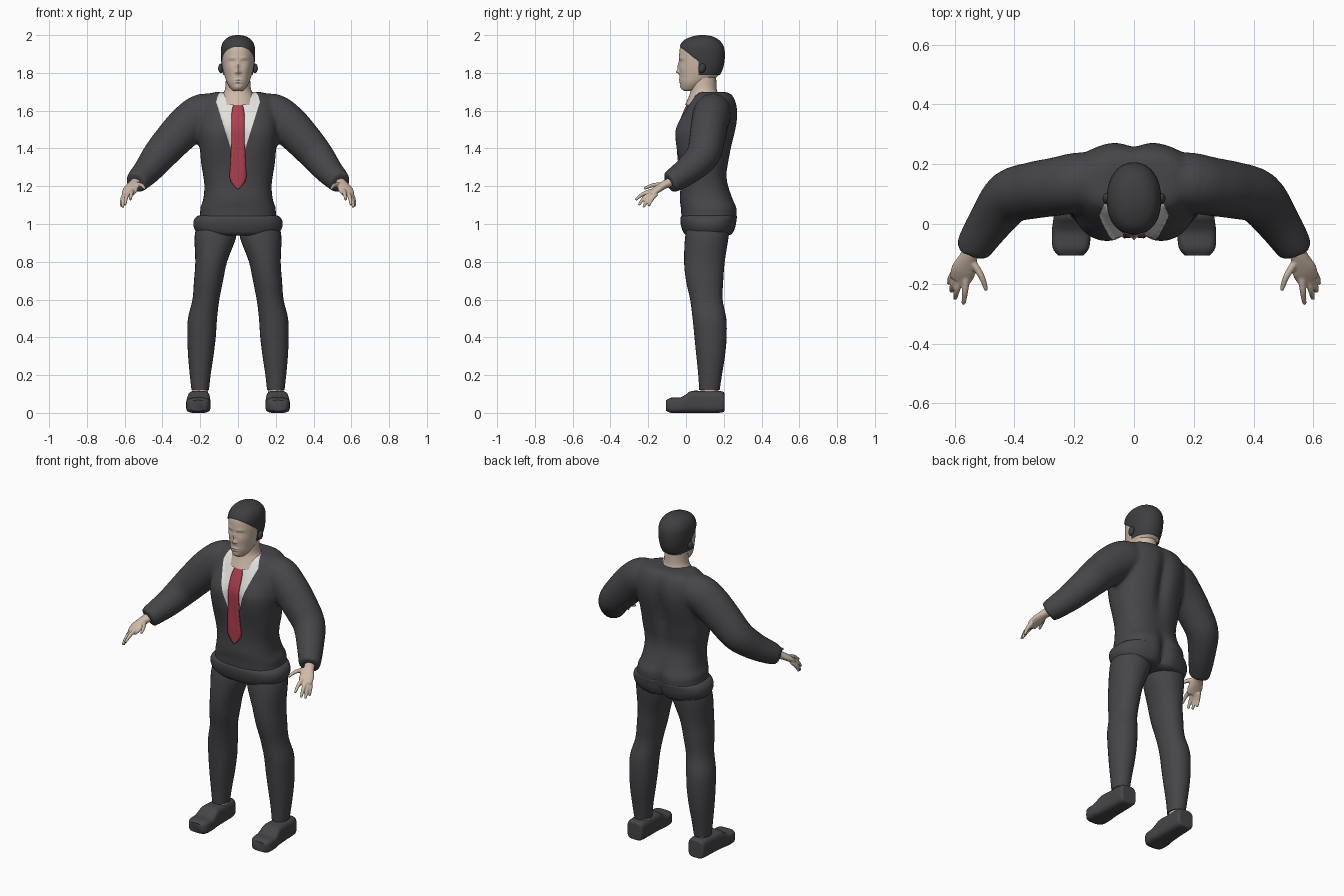
import bpy, bmesh, math
from mathutils import Vector
from mathutils.bvhtree import BVHTree

cube = bpy.data.objects.get("Cube")
if cube:
    bpy.data.objects.remove(cube, do_unlink=True)


def material(name, r, g, b):
    m = bpy.data.materials.new(name)
    m.diffuse_color = (r, g, b, 1)
    m.use_nodes = True
    node = next(n for n in m.node_tree.nodes if n.type == 'BSDF_PRINCIPLED')
    node.inputs["Base Color"].default_value = (r, g, b, 1)
    node.inputs["Roughness"].default_value = 0.7
    return m


SUIT = material("charcoal cloth", .061, .06, .067)
HAIR = material("dark hair", .048, .048, .052)
SKIN = material("skin", .62, .49, .39)
SHIRT = material("white shirt", .76, .76, .73)
TIE = material("red tie", .43, .05, .075)


def spline(points, steps):
    """Smooth the control points (Catmull-Rom on every component)."""
    out, last = [], len(points) - 1
    for i in range(last):
        quad = [points[max(0, min(last, i + k))] for k in (-1, 0, 1, 2)]
        for s in range(steps):
            t = s / steps
            out.append([b + t / 2 * (c - a + t * (2*a - 5*b + 4*c - d + t * (3*(b - c) + d - a)))
                        for a, b, c, d in zip(*quad)])
    return out + [list(points[last])]


def loft(bm, points, axis=None, power=2.0, segs=32, steps=4):
    """Skin rounded rings (x, y, z, radius u, radius v) along a path."""
    pts = spline(points, steps)
    rings = []
    for i, (x, y, z, ru, rv) in enumerate(pts):
        if axis:
            u, v = axis
        else:
            t = Vector(pts[min(i + 1, len(pts) - 1)][:3]) - Vector(pts[max(i - 1, 0)][:3])
            u = t.cross(Vector((0, 0, 1))).normalized()
            v = t.cross(u).normalized()
        ring = []
        for k in range(segs):
            a = math.tau * k / segs
            c, s = math.cos(a), math.sin(a)
            c = math.copysign(abs(c) ** (2 / power), c)
            s = math.copysign(abs(s) ** (2 / power), s)
            ring.append(bm.verts.new(Vector((x, y, z)) + u * (ru * c) + v * (rv * s)))
        rings.append(ring)
    for a, b in zip(rings, rings[1:]):
        for k in range(segs):
            n = (k + 1) % segs
            bm.faces.new((a[k], a[n], b[n], b[k]))
    bm.faces.new(rings[0][::-1])
    bm.faces.new(rings[-1])


X, Y, Z = Vector((1, 0, 0)), Vector((0, 1, 0)), Vector((0, 0, 1))
FLAT, UPRIGHT = (X, Y), (X, Z)


def levels(rows):
    """Rows of (height, centre x, half width, front y, back y)."""
    return [(x, (f + b) / 2, z, w, (b - f) / 2) for z, x, w, f, b in rows]


def finish(name, bm, mats, mirror=False, voxel=0, smooth=0):
    bmesh.ops.recalc_face_normals(bm, faces=bm.faces)
    me = bpy.data.meshes.new(name)
    bm.to_mesh(me)
    bm.free()
    ob = bpy.data.objects.new(name, me)
    bpy.context.collection.objects.link(ob)
    for m in mats:
        me.materials.append(m)
    if voxel:
        r = ob.modifiers.new("blend", 'REMESH')
        r.mode, r.voxel_size = 'VOXEL', voxel
        s = ob.modifiers.new("soften", 'SMOOTH')
        s.factor, s.iterations = .5, smooth
        # Bake the blended surface so that it can be cut into colours
        ev = ob.evaluated_get(bpy.context.evaluated_depsgraph_get())
        ob.data = bpy.data.meshes.new_from_object(ev)
        ob.modifiers.clear()
    if mirror:
        ob.modifiers.new("mirror", 'MIRROR').use_mirror_merge = False
    for o in bpy.context.selected_objects:
        o.select_set(False)
    ob.select_set(True)
    bpy.context.view_layer.objects.active = ob
    bpy.ops.object.shade_smooth_by_angle(angle=math.radians(50))
    return ob


def recolour(ob, planes, rule, lift):
    """Cut along planes, give the second colour by a rule and raise or sink it."""
    bm = bmesh.new()
    bm.from_mesh(ob.data)
    for co, no in planes:
        bmesh.ops.bisect_plane(bm, geom=bm.verts[:] + bm.edges[:] + bm.faces[:],
                               plane_co=co, plane_no=no, dist=1e-5)
    for f in bm.faces:
        f.material_index = int(rule(f.calc_center_median()))
        f.smooth = True
    bm.normal_update()
    for v, n in [(v, v.normal.copy()) for v in bm.verts if all(f.material_index for f in v.link_faces)]:
        v.co += n * lift
    bm.to_mesh(ob.data)
    bm.free()


def bell(d, width):
    return math.exp(-(d / width) ** 2)


# Jacket: torso with a back groove and hollow breastbone, blended with both sleeves
bm = bmesh.new()
loft(bm, levels([(.965, 0, .19, 0, .24), (1, 0, .213, -.02, .268), (1.05, 0, .2, -.025, .274),
                 (1.085, 0, .2, -.027, .272), (1.13, 0, .184, -.033, .252), (1.2, 0, .178, -.03, .225),
                 (1.26, 0, .185, -.034, .217), (1.32, 0, .195, -.045, .226), (1.4, 0, .202, -.066, .242),
                 (1.48, 0, .21, -.074, .262), (1.53, 0, .21, -.058, .272), (1.58, 0, .21, -.028, .276),
                 (1.64, 0, .2, .008, .268), (1.685, 0, .165, .04, .245), (1.7, 0, .11, .065, .21)]),
     FLAT, 2.5, 64)
for v in bm.verts:
    if v.co.y > .15:
        v.co.y -= .03 * bell(v.co.x, .035) * max(bell(v.co.z - 1.48, .17), bell(v.co.z - 1.03, .1))
    elif v.co.z > 1.15:
        v.co.y += .036 * bell(v.co.x, .075) * bell(v.co.z - 1.45, .13)
sleeve = [(.08, .15, 1.585, .09, .09), (.18, .14, 1.585, .1, .107), (.26, .125, 1.53, .098, .108),
          (.34, .112, 1.45, .095, .1), (.415, .09, 1.365, .09, .09), (.475, .015, 1.288, .076, .076),
          (.525, -.06, 1.235, .064, .064), (.54, -.09, 1.218, .058, .058)]
loft(bm, sleeve, segs=28)
loft(bm, [(-p[0],) + p[1:] for p in sleeve], segs=28)
jacket = finish("jacket", bm, [SUIT, SHIRT], voxel=.011, smooth=5)
slope, rake = .31, .45
recolour(jacket, [((.12, 0, 1.66), (1, 0, -slope)), ((-.12, 0, 1.66), (1, 0, slope)),
                  ((.12, .02, 0), (1, rake, 0)), ((-.12, .02, 0), (1, -rake, 0)), ((0, .12, 0), Y)],
         lambda c: c.y < .12 and c.z > 1.26 and abs(c.x) < .12 + slope * (c.z - 1.66)
         and abs(c.x) < .12 - rake * (c.y - .02), -.005)

# Tie: a thin plate lying on the chest
surface = BVHTree.FromPolygons([v.co for v in jacket.data.vertices],
                               [p.vertices for p in jacket.data.polygons])
bm = bmesh.new()
rows = []
for z, w in spline([(1.635, .022), (1.58, .034), (1.45, .034), (1.32, .04), (1.235, .042), (1.185, .002)], 5):
    row = []
    for k in range(-2, 3):
        x = w * k / 2
        hit = surface.ray_cast(Vector((x, -1, z)), Y)[0]
        row.append(bm.verts.new((x, hit.y - .006 + .001 * abs(k), z)))
    rows.append(row)
for a, b in zip(rows, rows[1:]):
    for k in range(4):
        bm.faces.new((a[k], b[k], b[k + 1], a[k + 1]))
tie = finish("tie", bm, [TIE])
plate = tie.modifiers.new("thickness", 'SOLIDIFY')
plate.thickness, plate.offset = .008, 0

# Rolled hem round the hips
bm = bmesh.new()
loft(bm, levels([(.938, 0, .18, .015, .225), (.95, 0, .215, -.01, .248), (.985, 0, .235, -.025, .264),
                 (1.02, 0, .234, -.03, .27), (1.042, 0, .215, -.025, .272), (1.048, 0, .19, 0, .25)]),
     FLAT, 2.4, 64)
for v in bm.verts:
    if v.co.y > .15:
        v.co.y -= .03 * bell(v.co.x, .03)
finish("jacket_hem", bm, [SUIT])

# Trouser legs
bm = bmesh.new()
loft(bm, levels([(1, .115, .1, .01, .23), (.93, .12, .11, -.005, .225), (.8, .142, .084, -.01, .205),
                 (.7, .156, .077, 0, .197), (.6, .17, .071, .022, .194), (.5, .188, .077, .035, .213),
                 (.4, .193, .075, .045, .215), (.3, .197, .067, .055, .206), (.2, .2, .055, .065, .19),
                 (.12, .2, .046, .07, .178)]), FLAT, 2.1)
finish("trouser_legs", bm, [SUIT], mirror=True)

# Ankles and shoes
bm = bmesh.new()
loft(bm, levels([(.06, .2, .04, .08, .17), (.135, .2, .04, .075, .172)]), FLAT, steps=1)
finish("ankles", bm, [SKIN], mirror=True)
bm = bmesh.new()
loft(bm, [(.205, .203, .056, .035, .038), (.205, .192, .058, .052, .056), (.206, .1, .058, .056, .058),
          (.208, .03, .058, .06, .058), (.209, 0, .049, .063, .049), (.21, -.03, .041, .065, .041),
          (.211, -.08, .04, .061, .04), (.212, -.105, .039, .042, .028)], UPRIGHT, 3.6, 40)
finish("shoes", bm, [SUIT], mirror=True)

# Hands: palm and five fingers blended together
bm = bmesh.new()
loft(bm, [(.535, -.07, 1.225, .03, .028), (.553, -.11, 1.21, .03, .022), (.57, -.155, 1.182, .042, .019),
          (.582, -.188, 1.157, .036, .014)], segs=20)
fingers = [((.545, -.12, 1.21), (.51, -.175, 1.205), (.494, -.222, 1.187)),
           ((.56, -.17, 1.178), (.565, -.225, 1.16), (.57, -.268, 1.128)),
           ((.578, -.175, 1.165), (.592, -.22, 1.14), (.598, -.25, 1.1)),
           ((.59, -.17, 1.16), (.605, -.203, 1.128), (.61, -.226, 1.088)),
           ((.598, -.158, 1.16), (.613, -.182, 1.13), (.619, -.198, 1.095))]
for base, mid, tip in fingers:
    loft(bm, [base + (.013, .013), mid + (.011, .011), tip + (.007, .007)], segs=12)
finish("hands", bm, [SKIN], mirror=True, voxel=.0045, smooth=3)

# Neck
bm = bmesh.new()
loft(bm, levels([(1.63, 0, .105, -.005, .19), (1.675, 0, .09, .015, .178), (1.71, 0, .07, .024, .163),
                 (1.77, 0, .064, .025, .16), (1.83, 0, .06, .04, .16)]), FLAT)
finish("neck", bm, [SKIN])

# Head: smooth skull with a sculpted face
bm = bmesh.new()
loft(bm, levels([(1.704, 0, .02, -.008, .03), (1.714, 0, .036, -.02, .06), (1.745, 0, .057, -.03, .11),
                 (1.78, 0, .07, -.034, .165), (1.81, 0, .077, -.035, .185), (1.85, 0, .083, -.036, .197),
                 (1.9, 0, .086, -.036, .201), (1.94, 0, .083, -.029, .194), (1.97, 0, .068, -.006, .172),
                 (1.988, 0, .042, .035, .14), (1.995, 0, .012, .07, .1)]), FLAT, 2.15, 96, 8)
# Each: x, height, width, height spread, push
features = [(0, 1.806, .01, .011, -.017), (0, 1.835, .008, .022, -.009), (.013, 1.802, .006, .006, -.005),
            (.032, 1.878, .022, .008, -.004), (.031, 1.858, .016, .01, .007), (.031, 1.856, .011, .005, -.005),
            (0, 1.763, .024, .005, -.006), (0, 1.75, .021, .005, -.006), (0, 1.724, .022, .013, -.006),
            (.045, 1.82, .02, .02, -.003)]
for v in bm.verts:
    if v.co.y < .03:
        v.co.y += sum(p * bell(abs(v.co.x) - x, w) * bell(v.co.z - z, h) for x, z, w, h, p in features)
head = finish("head", bm, [SKIN, HAIR])
hairline = 1.914
recolour(head, [((0, 0, hairline), (0, .8, 1)), ((0, .066, 0), Y), ((0, 0, 1.79), Z)],
         lambda c: c.z > 1.79 and (c.z + .8 * c.y > hairline or c.y > .066), .005)

# Ears
bm = bmesh.new()
for v in bmesh.ops.create_uvsphere(bm, u_segments=20, v_segments=12, radius=1)["verts"]:
    v.co = Vector((.09 + .015 * v.co.x, .085 + .019 * v.co.y + .004 * v.co.z, 1.824 + .025 * v.co.z))
finish("ears", bm, [HAIR], mirror=True)
